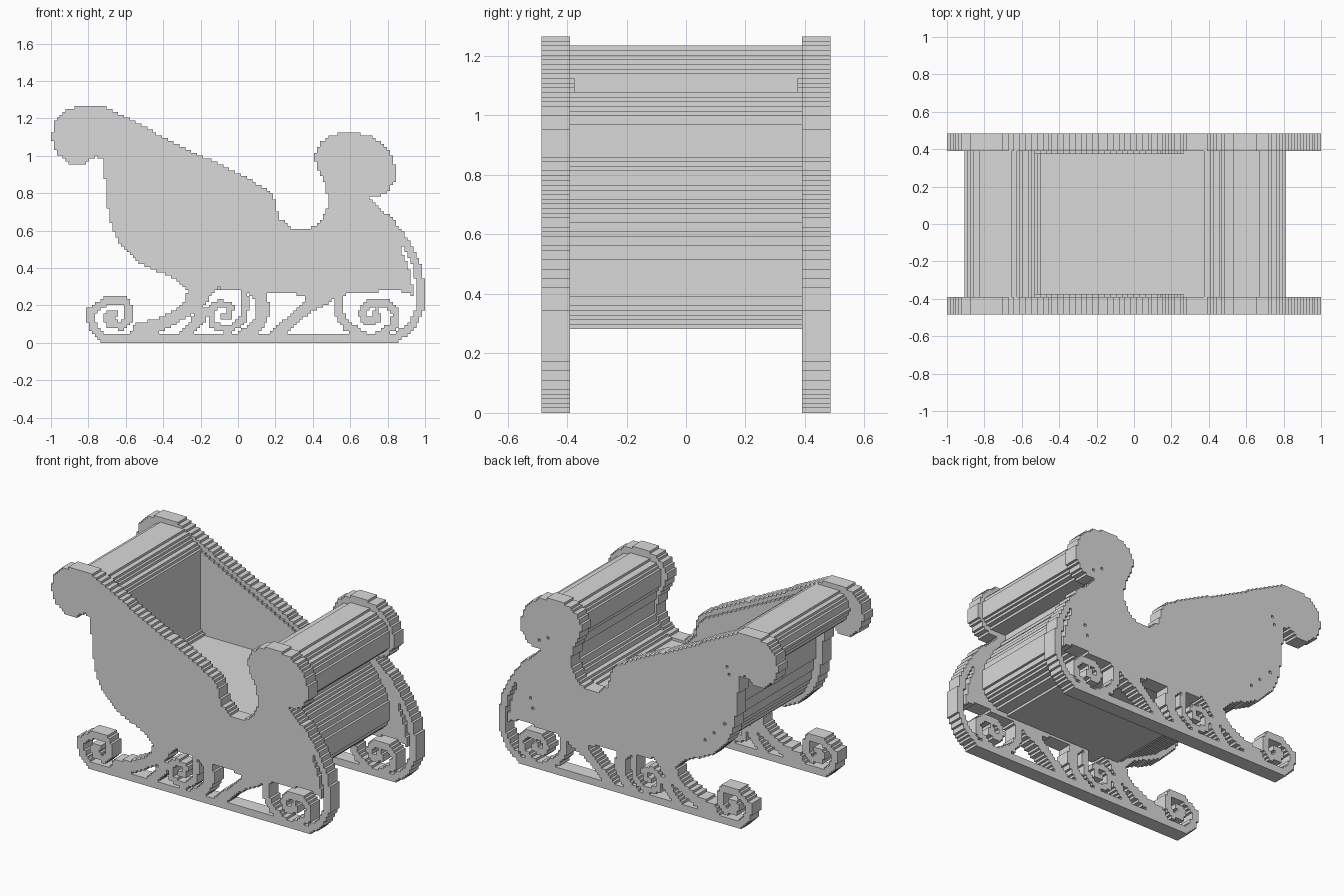
import bpy, bmesh, math
from mathutils import Vector
from mathutils.geometry import intersect_point_line

if "Cube" in bpy.data.objects:
    bpy.data.objects.remove(bpy.data.objects["Cube"], do_unlink=True)

STEP = 1 / 64  # size of the stair steps along every curved edge

grey = bpy.data.materials.new("plain_grey")
grey.use_nodes = True
grey.diffuse_color = (0.7, 0.7, 0.7, 1)
grey.node_tree.nodes["Principled BSDF"].inputs["Base Color"].default_value = grey.diffuse_color


def in_polygon(x, z, poly):
    inside = False
    for (x1, z1), (x2, z2) in zip(poly, poly[1:] + poly[:1]):
        if (z1 > z) != (z2 > z) and x < x1 + (z - z1) * (x2 - x1) / (z2 - z1):
            inside = not inside
    return inside


def near_stroke(x, z, path, width):
    p = Vector((x, z))
    for a, b in zip(path, path[1:]):
        a, b = Vector(a), Vector(b)
        t = max(0, min(1, intersect_point_line(p, a, b)[1]))
        if (a.lerp(b, t) - p).length <= width / 2:
            return True
    return False


def cells_of(polygons, strokes=()):
    """Grid cells whose centre lies in a polygon or a thick stroke."""
    cells = set()
    for i in range(-64, 64):
        for k in range(0, 82):
            x, z = (i + 0.5) * STEP, (k + 0.5) * STEP
            if any(in_polygon(x, z, p) for p in polygons) or \
                    any(near_stroke(x, z, s, w) for s, w in strokes):
                cells.add((i, k))
    return cells


def stepped_part(name, cells, y0, y1):
    """Extrude the cells from y0 to y1, keeping only the outer faces."""
    bm = bmesh.new()
    verts = {}

    def v(i, k, y):
        key = (i, k, y)
        if key not in verts:
            verts[key] = bm.verts.new((i * STEP, y, k * STEP))
        return verts[key]

    for i, k in sorted(cells):
        ring = [(i, k), (i + 1, k), (i + 1, k + 1), (i, k + 1)]
        bm.faces.new([v(a, b, y0) for a, b in ring])
        bm.faces.new([v(a, b, y1) for a, b in reversed(ring)])
        neighbours = [(i, k - 1), (i + 1, k), (i, k + 1), (i - 1, k)]
        for n, other in enumerate(neighbours):
            if other not in cells:
                a, b = ring[n], ring[(n + 1) % 4]
                bm.faces.new([v(*b, y0), v(*a, y0), v(*a, y1), v(*b, y1)])
    mesh = bpy.data.meshes.new(name)
    bm.to_mesh(mesh)
    bm.free()
    mesh.materials.append(grey)
    obj = bpy.data.objects.new(name, mesh)
    bpy.context.collection.objects.link(obj)
    return obj


# Side panel outline, from the tall roll over the dip to the low roll and belly
panel = [(-1, 1.1), (-.98, 1.18), (-.92, 1.24), (-.86, 1.268), (-.72, 1.268), (-.6, 1.205),
         (-.3, 1.05), (0, .905), (.16, .82), (.2, .76), (.22, .67), (.28, .615), (.38, .61),
         (.44, .65), (.475, .7), (.48, .78), (.465, .86), (.42, .93), (.41, 1.0), (.44, 1.07),
         (.5, 1.11), (.6, 1.13), (.72, 1.1), (.8, 1.04), (.84, .95), (.84, .87), (.79, .79),
         (.69, .785), (.78, .7), (.87, .58), (.87, .5), (.92, .38), (.94, .25), (.85, .28),
         (.42, .25), (.15, .27), (-.1, .29), (-.25, .25), (-.33, .34), (-.5, .41), (-.61, .5),
         (-.67, .6), (-.7, .75), (-.72, .98), (-.76, 1.0), (-.82, .96), (-.9, .96), (-.97, 1.01)]

# Braces between the panel and the runner
braces = [
    [(-.58, .04), (-.45, .04), (-.3, .12), (-.2, .17), (-.12, .29), (-.27, .27),
     (-.3, .2), (-.42, .13), (-.56, .1)],
    [(-.32, .04), (-.24, .04), (-.15, .15), (-.17, .2), (-.22, .16)],
    [(-.02, .04), (.1, .04), (.16, .12), (.175, .2), (.14, .28), (.04, .28), (.1, .22),
     (.1, .13)],
    [(.16, .04), (.25, .04), (.37, .15), (.53, .24), (.5, .27), (.39, .27), (.33, .2)],
]

# Runner, its curved ends and the scrolls
scrolls = [
    ([(-.71, .025), (.84, .025)], .05),
    ([(.84, .025), (.92, .08), (.975, .18), (.978, .3), (.955, .42), (.9, .53), (.8, .66)], .045),
    ([(-.72, .03), (-.78, .09), (-.785, .17), (-.71, .22), (-.595, .22), (-.585, .13),
      (-.62, .09), (-.68, .1), (-.695, .14), (-.665, .155)], .046),
    ([(.03, .28), (.04, .2), (.02, .11), (-.06, .065), (-.135, .1), (-.15, .17), (-.1, .215),
      (-.04, .19), (-.05, .14), (-.075, .14)], .04),
    ([(.55, .27), (.535, .17), (.58, .09), (.66, .045)], .045),
    ([(.76, .045), (.835, .09), (.845, .16), (.79, .215), (.7, .21), (.66, .155), (.695, .11),
      (.745, .125), (.735, .16)], .042),
]

side = cells_of([panel] + braces, scrolls)
stepped_part("front_side_panel_and_runner", side, -.485, -.39)

# The rear panel has small peg holes along the ends of the shell
pegs = [(.71, .83), (.65, .87), (.45, .86), (.46, .79), (-.64, 1.03), (-.65, .97),
        (-.47, .5), (-.54, .57), (-.61, .65), (.78, .45), (.76, .38)]
holes = {(math.floor(x / STEP), math.floor(z / STEP)) for x, z in pegs}
stepped_part("back_side_panel_and_runner", side - holes, .39, .485)

# Shell between the panels: tall back roll, seat, low roll and belly
shell = [(-.9, 1.13), (-.88, 1.19), (-.82, 1.235), (-.68, 1.24), (-.62, 1.205), (-.54, 1.145),
         (-.53, 1.14), (-.53, .63), (-.51, .605), (-.46, .59), (.35, .59), (.4, .61),
         (.45, .65), (.485, .7), (.5, .78), (.485, .87), (.45, .94), (.45, 1.01), (.49, 1.06),
         (.58, 1.085), (.7, 1.065), (.78, 1.01), (.81, .96), (.81, .86), (.75, .82),
         (.64, .81), (.65, .76), (.72, .68), (.78, .58), (.81, .51), (.812, .4), (.78, .35),
         (.71, .305), (.6, .285), (-.2, .285), (-.29, .35), (-.47, .44), (-.57, .52),
         (-.62, .61), (-.65, .75), (-.67, 1.0), (-.72, 1.05), (-.8, 1.03), (-.87, 1.06)]
stepped_part("seat_shell", cells_of([shell]), -.39, .39)

# Thin linings inside both panels, just below their upper edge
lining = [(-.55, 1.14), (-.3, 1.02), (0, .87), (.14, .8), (.18, .74), (.2, .66), (.27, .59),
          (-.55, .57)]
lining_cells = cells_of([lining])
stepped_part("front_inner_lining", lining_cells, -.39, -.375)
stepped_part("back_inner_lining", lining_cells, .375, .39)
